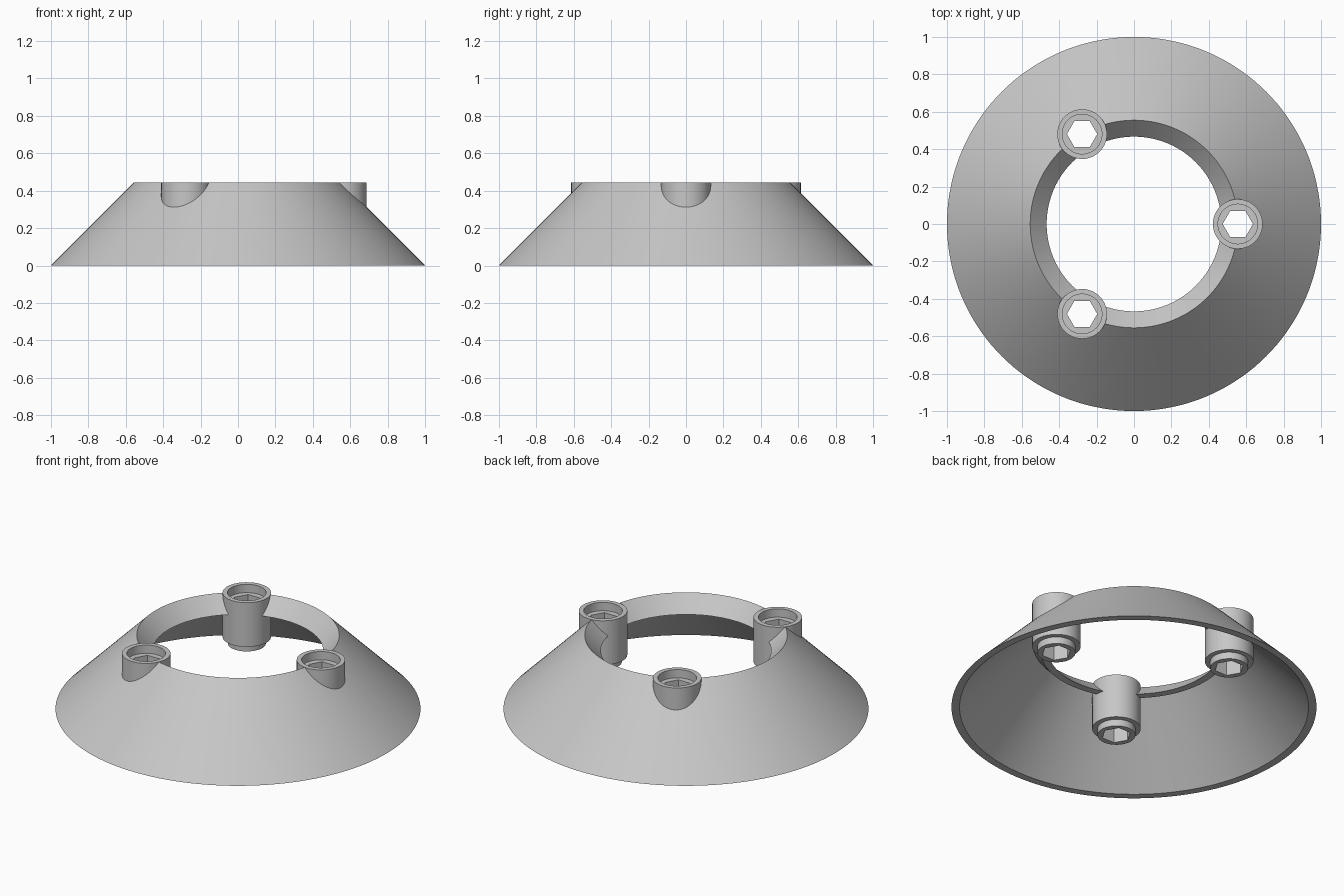
import bpy, bmesh, math

if "Cube" in bpy.data.objects:
    bpy.data.objects.remove(bpy.data.objects["Cube"], do_unlink=True)

grey = bpy.data.materials.new("light grey")
grey.use_nodes = True
colour = (0.57, 0.57, 0.57, 1)
grey.diffuse_color = colour
grey.node_tree.nodes["Principled BSDF"].inputs["Base Color"].default_value = colour

RIM = 0.555      # top opening radius, also the boss circle
TOP = 0.445
WALL = 0.044


def round_r(r):
    return lambda a: r


def hex_r(r):
    # distance to a hexagon's edge in direction a, corner on +x
    return lambda a: r * math.cos(math.pi / 6) / math.cos(a % (math.pi / 3) - math.pi / 6)


def loft(name, rings, segments, location=(0, 0, 0)):
    """Closed loop of rings (radius function, height) joined by quads."""
    bm = bmesh.new()
    loops = []
    for radius, z in rings:
        loop = []
        for i in range(segments):
            a = 2 * math.pi * i / segments
            r = radius(a + 1e-7)
            loop.append(bm.verts.new((r * math.cos(a), r * math.sin(a), z)))
        loops.append(loop)
    for k, low in enumerate(loops):
        high = loops[(k + 1) % len(loops)]
        for i in range(segments):
            j = (i + 1) % segments
            bm.faces.new((low[i], low[j], high[j], high[i]))
    bmesh.ops.recalc_face_normals(bm, faces=bm.faces)
    mesh = bpy.data.meshes.new(name)
    bm.to_mesh(mesh)
    bm.free()
    mesh.materials.append(grey)
    obj = bpy.data.objects.new(name, mesh)
    obj.location = location
    bpy.context.collection.objects.link(obj)
    return obj


def activate(obj):
    bpy.ops.object.select_all(action="DESELECT")
    obj.select_set(True)
    bpy.context.view_layer.objects.active = obj


def smooth(obj):
    activate(obj)
    bpy.ops.object.shade_smooth_by_angle(angle=math.radians(25))


# Thin conical shell whose rim folds back down into a sloping lip
shell = loft("cone_shell", [
    (round_r(1.0), 0), (round_r(RIM), TOP),
    (round_r(0.467), 0.352), (round_r(0.467 + WALL), 0.352),
    (round_r(RIM), TOP - WALL), (round_r(1.0 - WALL), 0)], 144)

# Three screw bosses around the opening
for n in range(3):
    angle = n * 2 * math.pi / 3
    place = (RIM * math.cos(angle), RIM * math.sin(angle), 0)

    # Clear the shell inside the boss
    bpy.ops.mesh.primitive_cylinder_add(vertices=48, radius=0.122, depth=2, location=place)
    cutter = bpy.context.object
    cutter.name = "boss_cutter"
    cutter.hide_render = True
    activate(shell)
    mod = shell.modifiers.new("boss_opening", "BOOLEAN")
    mod.operation = "DIFFERENCE"
    mod.solver = "EXACT"
    mod.object = cutter
    bpy.ops.object.modifier_apply(modifier=mod.name)
    bpy.data.objects.remove(cutter, do_unlink=True)

    # Body, stepped foot, hexagonal bore and round recess
    boss = loft(f"screw_boss_{n + 1}", [
        (round_r(0.133), TOP), (round_r(0.133), 0.178),
        (round_r(0.104), 0.178), (round_r(0.104), 0.137),
        (hex_r(0.081), 0.137), (hex_r(0.081), TOP - 0.05),
        (round_r(0.106), TOP - 0.05), (round_r(0.106), TOP)], 48, place)
    smooth(boss)

smooth(shell)
